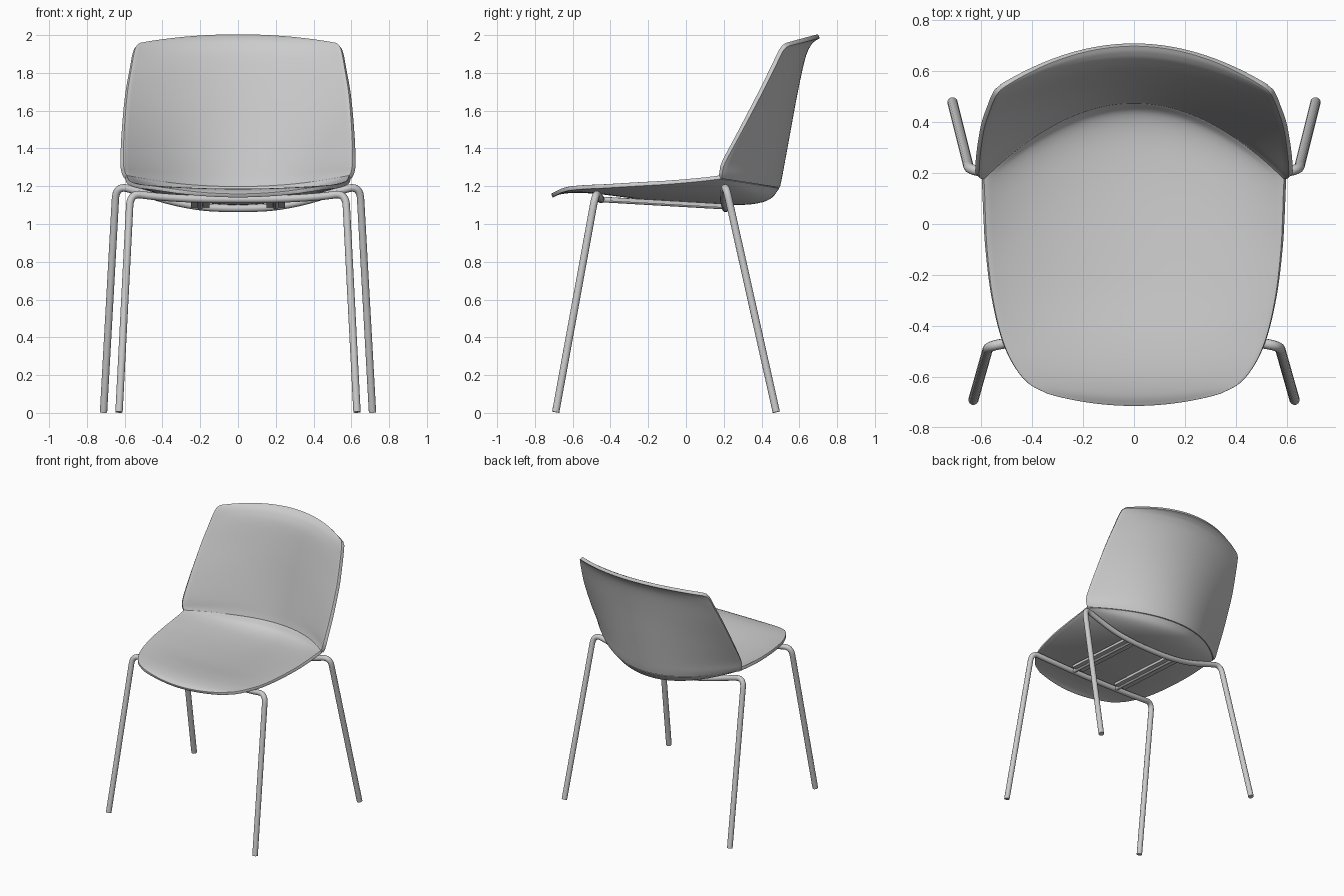
import bpy, bmesh, math
from mathutils import Vector

if "Cube" in bpy.data.objects:
    bpy.data.objects.remove(bpy.data.objects["Cube"])

grey = bpy.data.materials.new("light grey")
grey.diffuse_color = (0.6, 0.6, 0.6, 1)
grey.use_nodes = True
grey.node_tree.nodes["Principled BSDF"].inputs["Base Color"].default_value = grey.diffuse_color


def finish(ob, angle=40):
    bpy.ops.object.select_all(action='DESELECT')
    ob.select_set(True)
    bpy.context.view_layer.objects.active = ob
    ob.data.materials.append(grey)
    bpy.ops.object.convert(target='MESH')
    bpy.ops.object.shade_smooth_by_angle(angle=math.radians(angle))


def spline(rows, t):
    """Catmull-Rom interpolation through rows, t in 0..1"""
    n = len(rows) - 1
    i = min(int(t * n), n - 1)
    f = t * n - i
    out = []
    for k in range(len(rows[0])):
        b, c = rows[i][k], rows[i + 1][k]
        a = rows[i - 1][k] if i > 0 else 2 * b - c
        d = rows[i + 2][k] if i + 2 <= n else 2 * c - b
        out.append(b + 0.5 * f * (c - a + f * (2*a - 5*b + 4*c - d + f * (3*(b - c) + d - a))))
    return out


def shell(name, rows, thickness):
    """Curved sheet; each row: centre y, centre z, half width, side y, side z"""
    bm = bmesh.new()
    bmesh.ops.create_grid(bm, x_segments=48, y_segments=48, size=1)
    for v in bm.verts:
        u, t = v.co.x, min(max((v.co.y + 1) / 2, 0), 1)
        yc, zc, w, ys, zs = spline(rows, t)
        v.co = (u * w, yc + (ys - yc) * u * u, zc + (zs - zc) * u * u)
    me = bpy.data.meshes.new(name)
    bm.to_mesh(me)
    bm.free()
    ob = bpy.data.objects.new(name, me)
    bpy.context.collection.objects.link(ob)
    m = ob.modifiers.new("thickness", 'SOLIDIFY')
    m.thickness, m.offset = thickness, 0
    m = ob.modifiers.new("soft rim", 'BEVEL')
    m.width, m.segments, m.angle_limit = 0.006, 2, math.radians(50)
    finish(ob)


def tube(name, points, radius):
    cu = bpy.data.curves.new(name, 'CURVE')
    cu.dimensions = '3D'
    cu.bevel_depth, cu.bevel_resolution, cu.use_fill_caps = radius, 4, True
    s = cu.splines.new('NURBS')
    s.points.add(len(points) - 1)
    for p, co in zip(s.points, points):
        p.co = (*co, 1)
    s.order_u = min(3, len(points))
    s.use_endpoint_u = True
    s.resolution_u = 12
    ob = bpy.data.objects.new(name, cu)
    bpy.context.collection.objects.link(ob)
    finish(ob)


def leg_frame(name, foot, corner, bar):
    """Two legs and the cross bar as one bent tube, mirrored in x"""
    foot, corner = Vector(foot), Vector(corner)
    half = [foot, foot.lerp(corner, 0.88), corner] + [Vector(p) for p in bar]
    other = [Vector((-p.x, p.y, p.z)) for p in reversed(half)]
    tube(name, half + other, 0.02)


# Seat bowl, front lip to rear crease
shell("seat", [
    (-.71, 1.15, .34, -.665, 1.175), (-.665, 1.168, .42, -.62, 1.187),
    (-.58, 1.176, .48, -.54, 1.195), (-.45, 1.168, .525, -.43, 1.20),
    (-.25, 1.143, .56, -.27, 1.21), (0, 1.122, .58, -.1, 1.22),
    (.2, 1.112, .587, .02, 1.23), (.35, 1.116, .59, .10, 1.238),
    (.44, 1.142, .592, .15, 1.244), (.485, 1.195, .593, .182, 1.248)], 0.022)

# Backrest, crease to flared top rim
shell("backrest", [
    (.485, 1.195, .593, .182, 1.245), (.495, 1.24, .608, .185, 1.275),
    (.51, 1.32, .615, .20, 1.33), (.543, 1.5, .61, .28, 1.48),
    (.58, 1.7, .593, .385, 1.68), (.62, 1.88, .568, .46, 1.83),
    (.65, 1.95, .555, .493, 1.90), (.678, 1.98, .542, .517, 1.937),
    (.703, 1.994, .52, .54, 1.952)], 0.024)

# Bent tube frames
leg_frame("front_leg_frame", (.63, -.69, .004), (.57, -.478, 1.165),
          [(.45, -.46, 1.145), (.2, -.45, 1.13)])
leg_frame("rear_leg_frame", (.712, .478, .004), (.645, .21, 1.205),
          [(.52, .2, 1.17), (.35, .2, 1.118), (.2, .21, 1.09), (.08, .21, 1.083)])

# Connecting rods and mounting plates under the seat
for side, sx in (("left", -1), ("right", 1)):
    tube(side + "_connecting_rod", [(sx * .2, -.45, 1.13), (sx * .2, .21, 1.092)], 0.015)
    bpy.ops.mesh.primitive_cube_add(size=1, location=(sx * .2, -.1, 1.114),
                                    rotation=(math.atan2(-.038, .66), 0, 0))
    plate = bpy.context.object
    plate.name = side + "_mounting_plate"
    plate.scale = (.1, .6, .02)
    finish(plate)
